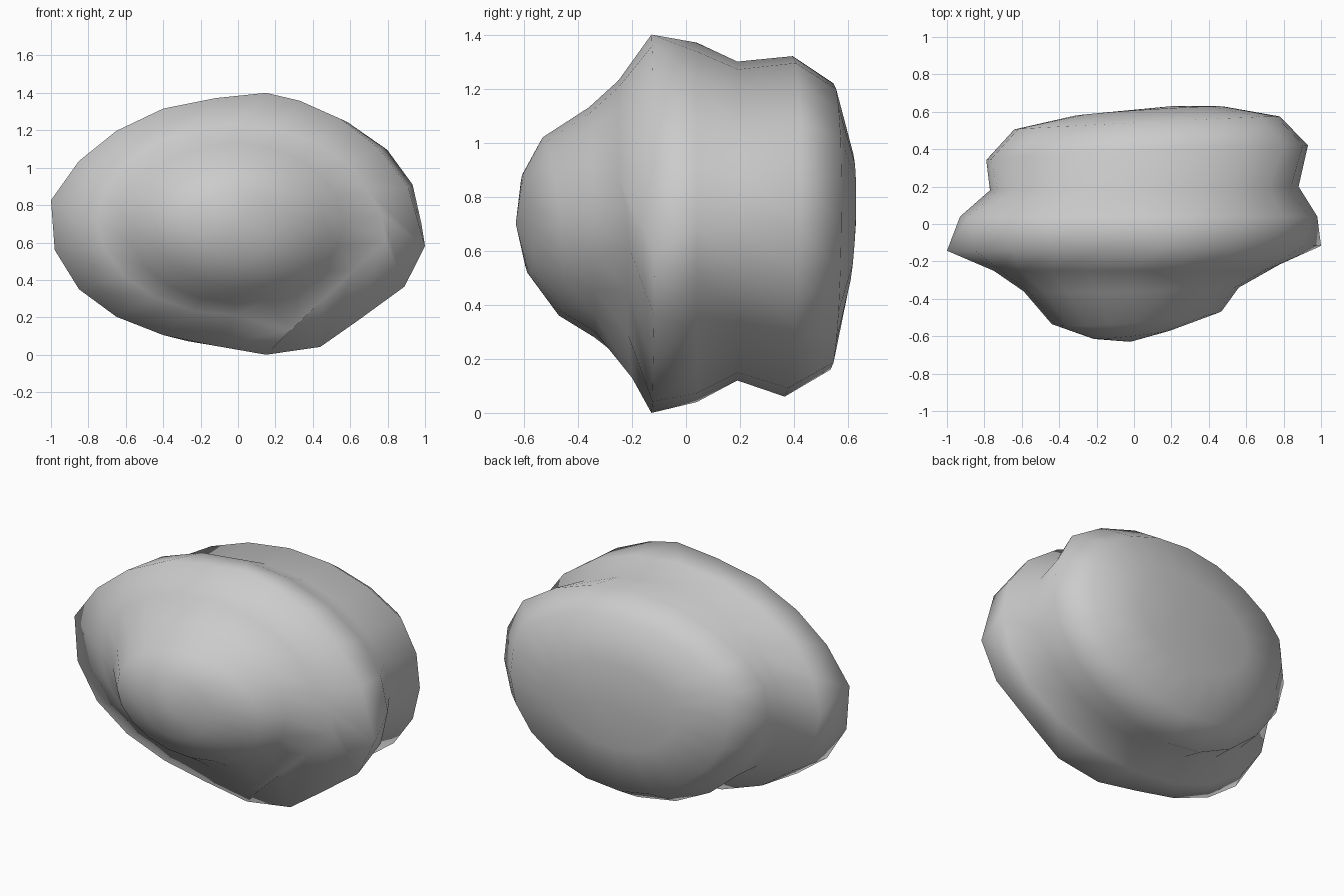
import bpy
import bmesh
from math import cos, sin, pi

default_cube = bpy.data.objects.get("Cube")
if default_cube:
    bpy.data.objects.remove(default_cube, do_unlink=True)

# One plain material for the whole body
grey = bpy.data.materials.new("plain grey")
grey.use_nodes = True
colour = (0.6, 0.6, 0.6, 1.0)
grey.diffuse_color = colour
grey.node_tree.nodes["Principled BSDF"].inputs["Base Color"].default_value = colour

# Cross-sections, as x and z fractions of each ring's half size
lopsided = [
    (-1, .18), (-.85, .48), (-.65, .71), (-.4, .88), (-.12, .96),
    (.15, 1), (.33, .94), (.55, .8), (.75, .58), (.91, .28),
    (1, -.17), (.89, -.48), (.64, -.74), (.44, -.94), (.15, -1),
    (-.13, -.93), (-.4, -.85), (-.65, -.71), (-.85, -.5), (-.98, -.2),
]
lobe = [
    (-1, .12), (-.97, .42), (-.82, .64), (-.59, .82), (-.31, .95),
    (0, 1), (.31, .96), (.6, .83), (.85, .62), (.97, .32),
    (1, 0), (.95, -.31), (.81, -.59), (.6, -.8), (.31, -.95),
    (0, -1), (-.29, -.94), (-.55, -.77), (-.77, -.52), (-.94, -.2),
]
sides = len(lobe)
angles = [pi - 2 * pi * i / sides for i in range(sides)]
oval = [(cos(a), sin(a)) for a in angles]

# Rings from front to back:
# section, y, left x, right x, bottom z, top z, y skew along x, y skew along z
rings = [
    (oval, -.59, -.22, .2, .51, .89, .023, -.01),     # dome tip
    (oval, -.5, -.44, .47, .36, 1.02, .035, -.03),    # dome rim
    (oval, -.35, -.59, .56, .28, 1.13, .01, -.01),    # dome side
    (oval, -.25, -.75, .73, .21, 1.23, 0, 0),         # neck before the ridge
    (lopsided, -.13, -1, 1, 0, 1.4, .013, 0),         # wide ridge
    (oval, .04, -.93, .98, .04, 1.37, 0, 0),          # ridge back
    (oval, .19, -.77, .88, .12, 1.3, .01, 0),         # groove
    (lobe, .38, -.79, .93, .06, 1.32, .04, .015),     # rear lobe
    (lobe, .54, -.64, .78, .16, 1.22, .035, .005),    # rear lobe rim
    (oval, .602, -.33, .48, .44, .97, .026, .01),     # rear face
]
front_tip = (-.02, -.63, .7)
rear_tip = (.2, .63, .72)


def add_ring(bm, section, y, left, right, bottom, top, skew_x, skew_z):
    """Fit a cross-section into the given bounds."""
    cx, cz = (left + right) / 2, (bottom + top) / 2
    hx, hz = (right - left) / 2, (top - bottom) / 2
    return [bm.verts.new((cx + u * hx, y + u * skew_x + w * skew_z, cz + w * hz))
            for u, w in section]


def close_end(bm, ring, tip):
    """Close a ring with a fan of triangles."""
    centre = bm.verts.new(tip)
    for a, b in zip(ring, ring[1:] + ring[:1]):
        bm.faces.new((a, b, centre))


# Loft the skin through all rings
bm = bmesh.new()
loops = [add_ring(bm, *ring) for ring in rings]
for near, far in zip(loops, loops[1:]):
    for i in range(sides):
        bm.faces.new((near[i - 1], near[i], far[i], far[i - 1]))
close_end(bm, loops[0], front_tip)
close_end(bm, loops[-1], rear_tip)

# Straight low flank of the neck that reaches out to the ridge
flank = [(.77, -.22, .75), (.79, -.21, .61), (.62, -.215, .45),
         (.45, -.215, .29), (.28, -.2, .13)]
for vert, spot in zip(loops[3][10:15], flank):
    vert.co = spot

bmesh.ops.recalc_face_normals(bm, faces=bm.faces)
for face in bm.faces:
    face.smooth = True

mesh = bpy.data.meshes.new("lobed_body")
bm.to_mesh(mesh)
bm.free()
mesh.materials.append(grey)
body = bpy.data.objects.new("lobed_body", mesh)
bpy.context.collection.objects.link(body)
